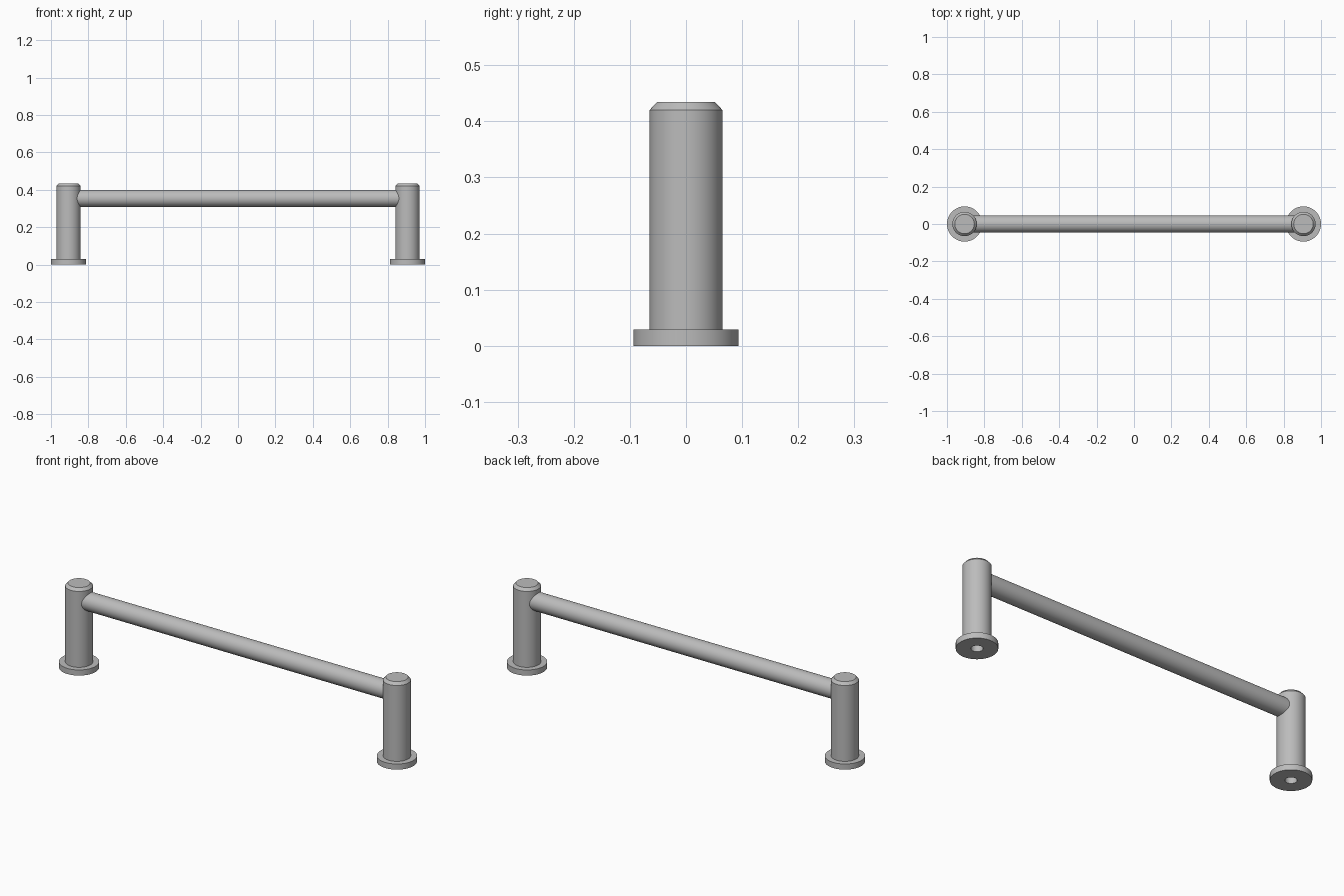
import bpy, bmesh
from math import pi, radians
from mathutils import Matrix

cube = bpy.data.objects.get("Cube")
if cube:
    bpy.data.objects.remove(cube, do_unlink=True)

GREY = (0.5, 0.5, 0.5, 1)
metal = bpy.data.materials.new("satin_grey")
metal.use_nodes = True
metal.diffuse_color = GREY
metal.node_tree.nodes["Principled BSDF"].inputs["Base Color"].default_value = GREY

POST_X = 0.906
BAR_Z = 0.354
BAR_R = 0.046


def finish(name, bm, location):
    bmesh.ops.recalc_face_normals(bm, faces=bm.faces)
    mesh = bpy.data.meshes.new(name)
    bm.to_mesh(mesh)
    bm.free()
    mesh.materials.append(metal)
    obj = bpy.data.objects.new(name, mesh)
    bpy.context.collection.objects.link(obj)
    obj.location = location
    bpy.ops.object.select_all(action='DESELECT')
    obj.select_set(True)
    bpy.context.view_layer.objects.active = obj
    bpy.ops.object.shade_smooth_by_angle(angle=radians(30))
    return obj


def lathe(name, profile, location, steps=64):
    bm = bmesh.new()
    verts = [bm.verts.new((r, 0, z)) for r, z in profile]
    edges = [bm.edges.new(pair) for pair in zip(verts, verts[1:])]
    bmesh.ops.spin(bm, geom=verts + edges, cent=(0, 0, 0), axis=(0, 0, 1),
                   angle=2 * pi, steps=steps, use_duplicate=False)
    bmesh.ops.remove_doubles(bm, verts=bm.verts, dist=1e-5)
    return finish(name, bm, location)


# Posts: screw hole underneath, round flange, shaft and chamfered top
post_profile = [(0, 0.2), (0.027, 0.2), (0.027, 0), (0.094, 0), (0.094, 0.029),
                (0.065, 0.029), (0.065, 0.42), (0.052, 0.434), (0, 0.434)]
for name, side in (("left_post", 1), ("right_post", -1)):
    lathe(name, post_profile, (side * POST_X, 0, 0))

# Crossbar: open tube whose ends are buried in the posts
bm = bmesh.new()
bmesh.ops.create_cone(bm, cap_ends=False, segments=64, radius1=BAR_R, radius2=BAR_R,
                      depth=2 * (POST_X - 0.04), matrix=Matrix.Rotation(pi / 2, 4, 'Y'))
finish("crossbar", bm, (0, 0, BAR_Z))
